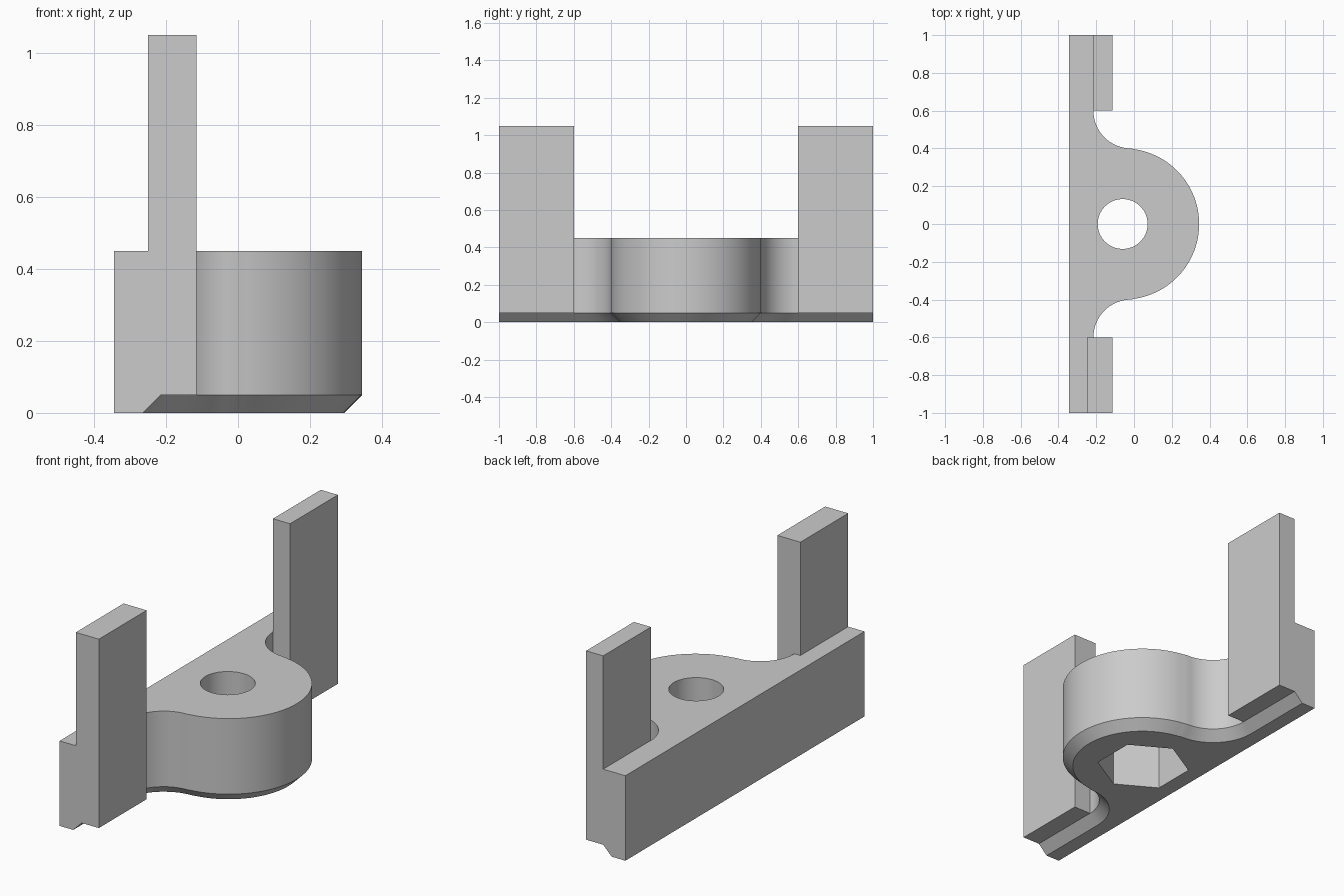
import bpy
import bmesh
from math import cos, sin, radians, pi

cube = bpy.data.objects.get("Cube")
if cube:
    bpy.data.objects.remove(cube, do_unlink=True)

BACK, EDGE, LOBE_X, FILLET_X = -0.345, -0.215, -0.055, -0.015
HEIGHT, CHAMFER = 0.45, 0.05

grey = bpy.data.materials.new("plain grey")
grey.use_nodes = True
colour = (0.6, 0.6, 0.6, 1)
grey.diffuse_color = colour
grey.node_tree.nodes["Principled BSDF"].inputs["Base Color"].default_value = colour


def loft(name, rings):
    """Solid through matching rings of points, capped at both ends."""
    bm = bmesh.new()
    loops = [[bm.verts.new(p) for p in ring] for ring in rings]
    n = len(loops[0])
    for low, high in zip(loops, loops[1:]):
        for i in range(n):
            j = (i + 1) % n
            bm.faces.new((low[i], low[j], high[j], high[i]))
    bm.faces.new(loops[0][::-1])
    bm.faces.new(loops[-1])
    bmesh.ops.recalc_face_normals(bm, faces=bm.faces)
    mesh = bpy.data.meshes.new(name)
    bm.to_mesh(mesh)
    bm.free()
    mesh.materials.append(grey)
    obj = bpy.data.objects.new(name, mesh)
    bpy.context.collection.objects.link(obj)
    return obj


def outline(inset, z):
    """Rail with a round lobe, blended by two concave fillets."""
    half = [(BACK, 1), (EDGE - inset, 1)]
    r = 0.2 + inset
    for i in range(17):
        a = radians(180 + 90 * i / 16)
        half.append((FILLET_X + r * cos(a), 0.6 + r * sin(a)))
    r = 0.4 - inset
    for i in range(24):
        a = radians(82 * (1 - i / 24))
        half.append((LOBE_X + r * cos(a), r * sin(a)))
    tip = [(LOBE_X + r, 0)]
    return [(x, y, z) for x, y in half + tip + [(x, -y) for x, y in half[::-1]]]


def prism(name, sides, radius, z0, z1, turn=0):
    ring = [(radius * cos(turn + 2 * pi * i / sides) - 0.06,
             radius * sin(turn + 2 * pi * i / sides)) for i in range(sides)]
    return loft(name, [[(x, y, z) for x, y in ring] for z in (z0, z1)])


def box(name, x0, x1, y0, y1, z0, z1):
    ring = [(x0, y0), (x1, y0), (x1, y1), (x0, y1)]
    return loft(name, [[(x, y, z) for x, y in ring] for z in (z0, z1)])


def combine(target, other, operation):
    mod = target.modifiers.new(operation, 'BOOLEAN')
    mod.operation, mod.solver, mod.object = operation, 'EXACT', other
    bpy.context.view_layer.objects.active = target
    bpy.ops.object.modifier_apply(modifier=mod.name)
    bpy.data.objects.remove(other, do_unlink=True)


# Base with chamfered lower front edge
base = loft("base", [outline(CHAMFER, 0), outline(0, CHAMFER), outline(0, HEIGHT)])

# Bolt hole and hexagonal nut pocket
combine(base, prism("bolt_hole", 64, 0.132, -0.1, 0.6), 'DIFFERENCE')
combine(base, prism("nut_pocket", 6, 0.231, -0.1, 0.28, pi / 6), 'DIFFERENCE')

# Uprights, the front one thicker than the back one
combine(base, box("front_upright", -0.25, -0.115, -1, -0.6, CHAMFER, 1.05), 'UNION')
combine(base, box("back_upright", EDGE, -0.115, 0.6, 1, CHAMFER, 1.05), 'UNION')

base.name = "bracket"
bpy.ops.object.select_all(action='DESELECT')
base.select_set(True)
bpy.context.view_layer.objects.active = base
bpy.ops.object.shade_smooth_by_angle(angle=radians(30))
